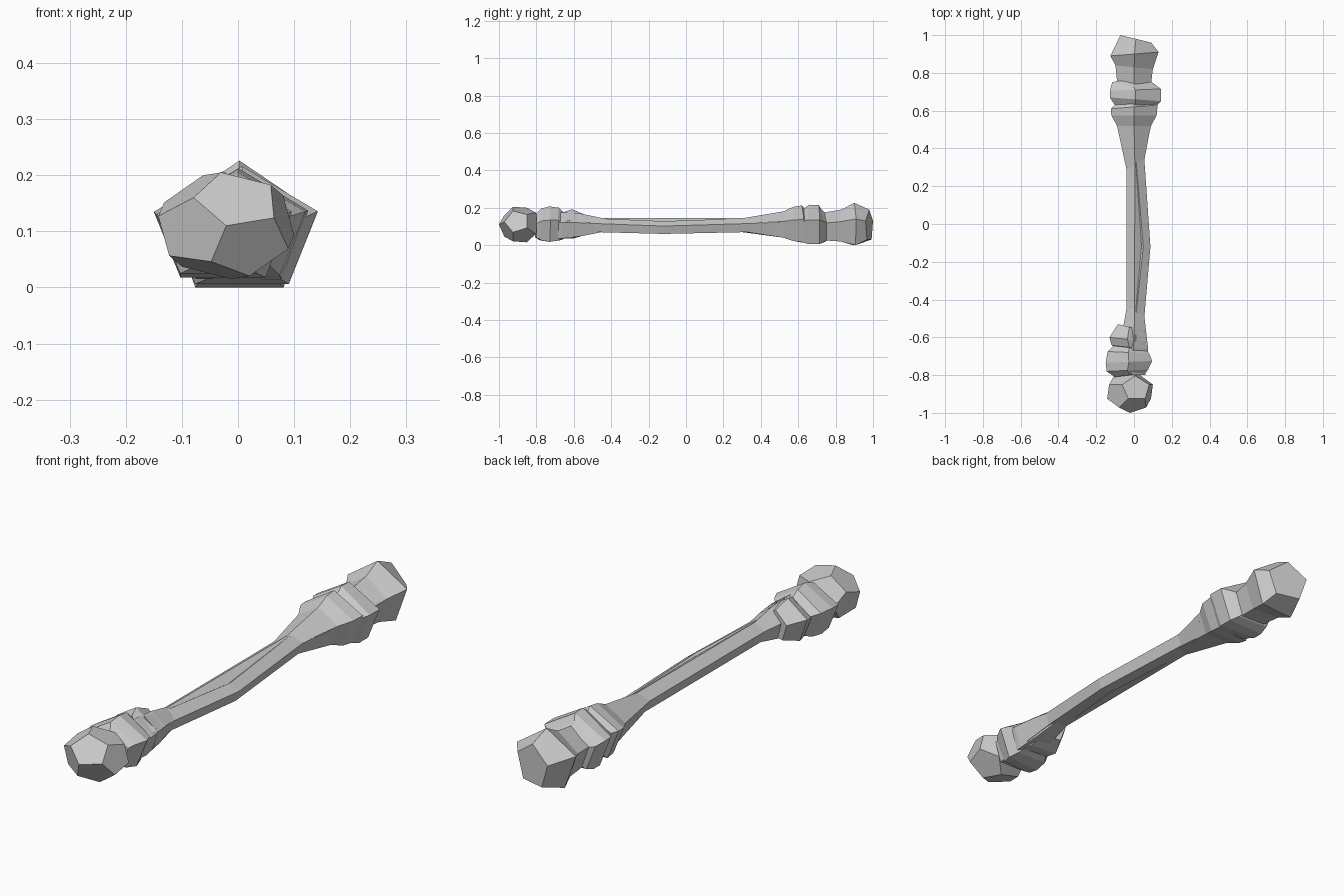
import bpy, bmesh, math
from mathutils import Vector, Matrix

# pentagon (apex up), normalised: x in -1..1, z in 0..1
PENT = [(0, 1), (1, 0.618), (0.618, 0), (-0.618, 0), (-1, 0.618)]


def finish(bm, name):
    bmesh.ops.recalc_face_normals(bm, faces=bm.faces[:])
    mesh = bpy.data.meshes.new(name)
    bm.to_mesh(mesh)
    bm.free()
    ob = bpy.data.objects.new(name, mesh)
    bpy.context.collection.objects.link(ob)
    return ob


def loft(name, rings):
    """Ring: y, x left, x right, z bottom, z top, tilt in y, apex shift in y"""
    bm = bmesh.new()
    loops = []
    for y, xl, xr, zb, zt, tilt, apex in rings:
        cx, w = (xl + xr) / 2, (xr - xl) / 2
        loops.append([bm.verts.new((cx + px * w,
                                    y + tilt * px + (apex if pz == 1 else 0),
                                    zb + pz * (zt - zb))) for px, pz in PENT])
    for a, b in zip(loops, loops[1:]):
        for i in range(5):
            j = (i + 1) % 5
            bm.faces.new((a[i], a[j], b[j], b[i]))
    bm.faces.new(loops[0])
    bm.faces.new(loops[-1])
    return finish(bm, name)


def dodecahedron(name, lo, hi, roll):
    """Dual of an icosahedron, one corner facing the front, fitted to a box"""
    ico = bmesh.new()
    bmesh.ops.create_icosphere(ico, subdivisions=1, radius=1)
    pts = [f.calc_center_median() for f in ico.faces]
    ico.free()
    turn = pts[0].rotation_difference(Vector((0, -1, 0))).to_matrix()
    pts = [turn @ p for p in pts]
    d = max(pts, key=lambda p: p.y if p.y < -0.1 and p.y > -0.65 else -9)
    near = sorted(pts, key=lambda p: p.y)[1]
    now = math.atan2(near.z, near.x)
    spin = Matrix.Rotation(now - roll, 3, 'Y')
    pts = [spin @ p for p in pts]
    mn = [min(p[i] for p in pts) for i in range(3)]
    mx = [max(p[i] for p in pts) for i in range(3)]
    bm = bmesh.new()
    for p in pts:
        bm.verts.new([lo[i] + (p[i] - mn[i]) / (mx[i] - mn[i]) * (hi[i] - lo[i])
                      for i in range(3)])
    bmesh.ops.convex_hull(bm, input=bm.verts[:])
    bmesh.ops.dissolve_limit(bm, angle_limit=math.radians(4),
                             verts=bm.verts[:], edges=bm.edges[:])
    return finish(bm, name)


# straight shaft flaring at both ends
loft("shaft", [
    (-0.80, -0.08, 0.06, 0.035, 0.17, 0, 0),
    (-0.66, -0.08, 0.075, 0.035, 0.175, 0, 0),
    (-0.56, -0.06, 0.062, 0.048, 0.168, 0, 0),
    (-0.45, -0.04, 0.045, 0.07, 0.145, 0, 0),
    (0.31, -0.04, 0.05, 0.07, 0.145, 0.02, 0),
    (0.52, -0.09, 0.09, 0.04, 0.18, 0, 0),
    (0.575, -0.12, 0.12, 0.022, 0.205, 0, 0),
    (0.62, -0.122, 0.125, 0.015, 0.212, 0.01, 0),
    (0.64, -0.10, 0.10, 0.03, 0.19, 0.01, 0)])

# bowed strand running beside the shaft
loft("bowed_strand", [
    (-0.62, -0.05, 0.07, 0.045, 0.17, 0, 0),
    (-0.49, -0.036, 0.055, 0.07, 0.144, 0, 0),
    (-0.12, 0.012, 0.087, 0.06, 0.128, 0, 0),
    (0.34, -0.034, 0.055, 0.07, 0.144, 0, 0),
    (0.50, -0.08, 0.085, 0.045, 0.17, 0, 0)])

# knuckles at the front end
loft("front_inner_knuckle", [
    (-0.545, -0.085, 0.035, 0.055, 0.165, -0.015, 0),
    (-0.61, -0.13, 0.06, 0.035, 0.192, -0.01, 0),
    (-0.65, -0.12, 0.07, 0.035, 0.178, -0.01, 0),
    (-0.665, -0.08, 0.06, 0.045, 0.165, 0, 0)])
loft("front_middle_knuckle", [
    (-0.655, -0.11, 0.06, 0.035, 0.175, -0.01, 0),
    (-0.68, -0.14, 0.08, 0.025, 0.20, -0.005, 0),
    (-0.73, -0.15, 0.096, 0.018, 0.207, 0.005, 0),
    (-0.775, -0.145, 0.075, 0.025, 0.195, 0.005, 0),
    (-0.80, -0.10, 0.06, 0.04, 0.17, 0.01, 0)])

# faceted knob at the front end
dodecahedron("front_knob", (-0.142, -1.0, 0.015), (0.10, -0.775, 0.205),
             math.radians(12))

# knuckle at the back end
loft("back_middle_knuckle", [
    (0.62, -0.095, 0.115, 0.015, 0.19, 0, 0),
    (0.66, -0.128, 0.142, 0.006, 0.216, -0.01, 0),
    (0.71, -0.128, 0.142, 0.006, 0.214, 0.005, 0),
    (0.745, -0.115, 0.11, 0.02, 0.19, -0.005, -0.02),
    (0.76, -0.08, 0.08, 0.04, 0.16, 0, 0)])

# knob at the back end
loft("back_knob", [
    (0.74, -0.088, 0.09, 0.025, 0.175, 0, 0),
    (0.83, -0.098, 0.10, 0.02, 0.19, -0.01, 0),
    (0.90, -0.125, 0.13, 0.0, 0.226, 0.01, 0),
    (0.98, -0.072, 0.092, 0.03, 0.19, -0.02, 0)])
